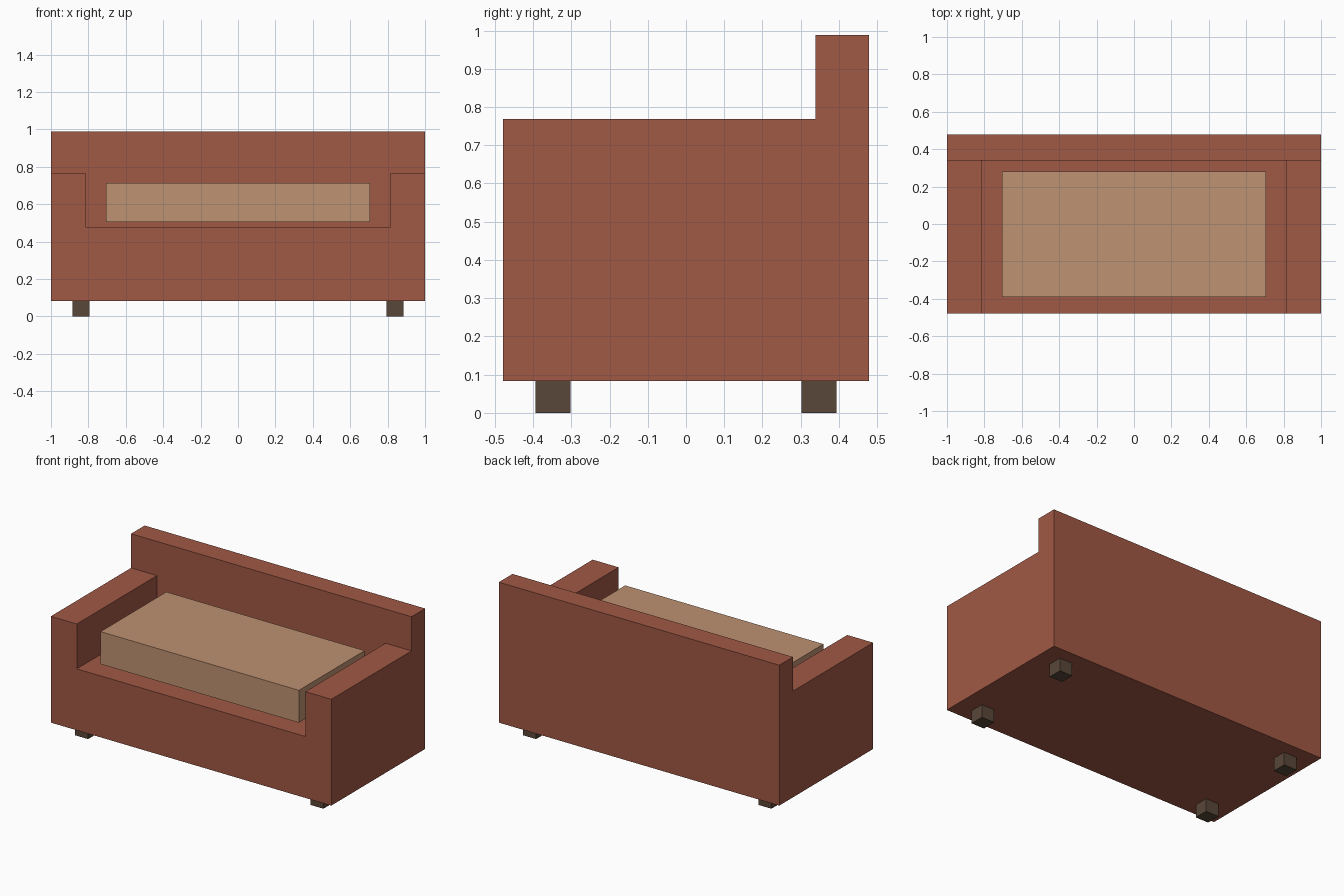
import bpy, bmesh
from mathutils import Matrix, Vector

if "Cube" in bpy.data.objects:
    bpy.data.objects.remove(bpy.data.objects["Cube"])


def material(name, color):
    mat = bpy.data.materials.new(name)
    mat.diffuse_color = (*color, 1)
    mat.use_nodes = True
    mat.node_tree.nodes["Principled BSDF"].inputs["Base Color"].default_value = mat.diffuse_color
    return mat


def add_box(bm, lo, hi):
    lo, hi = Vector(lo), Vector(hi)
    bmesh.ops.create_cube(bm, size=1, matrix=Matrix.Translation((lo + hi) / 2)
                          @ Matrix.Diagonal((*(hi - lo), 1)))


def finish(bm, name, mat):
    bmesh.ops.recalc_face_normals(bm, faces=bm.faces[:])
    mesh = bpy.data.meshes.new(name)
    bm.to_mesh(mesh)
    bm.free()
    mesh.materials.append(mat)
    obj = bpy.data.objects.new(name, mesh)
    bpy.context.collection.objects.link(obj)
    return obj


def raise_top(bm, test, z):
    """Extrude the upward faces whose centre passes the test up to height z."""
    faces = [f for f in bm.faces
             if f.normal.z > 0.9 and test(f.calc_center_median())]
    geom = bmesh.ops.extrude_face_region(bm, geom=faces)["geom"]
    for v in geom:
        if isinstance(v, bmesh.types.BMVert):
            v.co.z = z
    bm.normal_update()


fabric = material("fabric", (0.352, 0.098, 0.058))
tan = material("cushion_fabric", (0.515, 0.287, 0.168))
wood = material("dark_wood", (0.10, 0.063, 0.041))

DEPTH, BACK, ARM, FLOOR = 0.478, 0.339, 0.815, 0.083

# Sofa body: one block, with arms and back raised from its top
bm = bmesh.new()
add_box(bm, (-1, -DEPTH, FLOOR), (1, DEPTH, 0.479))
for co, no in (((-ARM, 0, 0), (1, 0, 0)), ((ARM, 0, 0), (1, 0, 0)),
               ((0, BACK, 0), (0, 1, 0))):
    bmesh.ops.bisect_plane(bm, geom=bm.verts[:] + bm.edges[:] + bm.faces[:],
                           plane_co=co, plane_no=no)
bm.normal_update()
raise_top(bm, lambda c: abs(c.x) > ARM or c.y > BACK, 0.768)
raise_top(bm, lambda c: c.y > BACK, 0.988)
bmesh.ops.dissolve_limit(bm, angle_limit=0.01, verts=bm.verts[:], edges=bm.edges[:])
finish(bm, "sofa_body", fabric)

# Seat cushion
bm = bmesh.new()
add_box(bm, (-0.707, -0.39, 0.505), (0.707, 0.28, 0.714))
finish(bm, "seat_cushion", tan)

# Four square feet
for side, sx in (("left", -1), ("right", 1)):
    for end, sy in (("front", -1), ("back", 1)):
        x, y, h = 0.839 * sx, 0.348 * sy, 0.046
        bm = bmesh.new()
        add_box(bm, (x - h, y - h, 0), (x + h, y + h, FLOOR))
        finish(bm, f"{end}_{side}_foot", wood)
